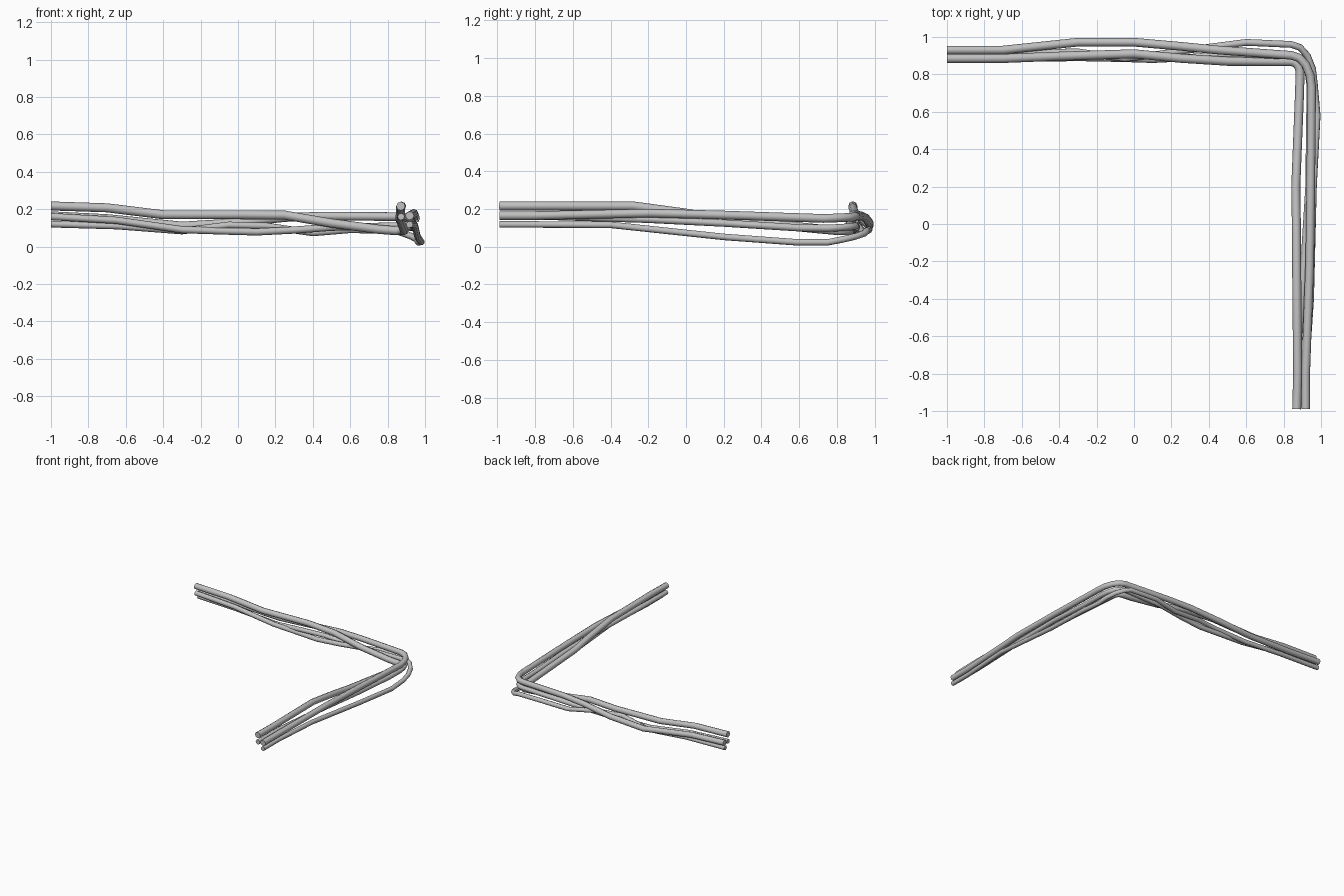
import bpy
import math
from mathutils import Vector

default_cube = bpy.data.objects.get("Cube")
if default_cube:
    bpy.data.objects.remove(default_cube, do_unlink=True)

# Single plain grey for every cable
grey = bpy.data.materials.new("cable grey")
grey.use_nodes = True
colour = (0.53, 0.53, 0.53, 1.0)
grey.diffuse_color = colour
grey.node_tree.nodes["Principled BSDF"].inputs["Base Color"].default_value = colour


def elbow(start, end, steps=4):
    """Quarter turn from a run along x into a run along -y."""
    start, end = Vector(start), Vector(end)
    points = []
    for i in range(1, steps):
        t = i / steps
        angle = t * math.pi / 2
        points.append((
            start.x + (end.x - start.x) * math.sin(angle),
            end.y + (start.y - end.y) * math.cos(angle),
            start.z + (end.z - start.z) * t,
        ))
    return points


def cable(name, radius, back_run, side_run):
    """Sweep a round section along the back run, the elbow and the side run."""
    path = back_run + elbow(back_run[-1], side_run[0]) + side_run
    curve = bpy.data.curves.new(name, "CURVE")
    curve.dimensions = "3D"
    curve.bevel_depth = radius
    curve.bevel_resolution = 2
    curve.use_fill_caps = True
    spline = curve.splines.new("POLY")
    spline.points.add(len(path) - 1)
    for point, co in zip(spline.points, path):
        point.co = (*co, 1.0)
    spline.use_smooth = True
    curve.materials.append(grey)
    obj = bpy.data.objects.new(name, curve)
    bpy.context.collection.objects.link(obj)

    # Turn the curve into a mesh with crisp end caps
    bpy.ops.object.select_all(action="DESELECT")
    obj.select_set(True)
    bpy.context.view_layer.objects.active = obj
    bpy.ops.object.convert(target="MESH")
    bpy.ops.object.shade_smooth_by_angle(angle=math.radians(50))
    return obj


# Cable on top at both ends that dips low through the inside of the corner
cable(
    "inner_cable", 0.024,
    [(-1, .885, .217), (-.7, .885, .207), (-.4, .897, .17), (0, .91, .17),
     (.25, .886, .168), (.5, .87, .125), (.75, .868, .092), (.84, .868, .085)],
    [(.888, .81, .085), (.885, .7, .095), (.865, .2, .145), (.868, 0, .178),
     (.87, -.28, .216), (.875, -.8, .216), (.87, -.99, .216)],
)

# Cable behind it that rises to the top around the corner
cable(
    "rear_cable", 0.023,
    [(-1, .93, .165), (-.7, .93, .15), (-.3, .972, .11), (0, .972, .128),
     (.25, .95, .155), (.45, .93, .163), (.84, .902, .16)],
    [(.95, .73, .15), (.945, .2, .168), (.94, -.2, .178),
     (.918, -.8, .165), (.918, -.99, .165)],
)

# Thin cable that swings out around the corner near the floor
cable(
    "outer_thin_cable", 0.018,
    [(-1, .92, .12), (-.65, .915, .11), (-.3, .92, .083), (-.05, .885, .115),
     (.15, .91, .11), (.4, .945, .073), (.6, .971, .09), (.84, .96, .085)],
    [(.965, .75, .023), (.98, .58, .024), (.96, .2, .052),
     (.945, -.4, .116), (.918, -.8, .118), (.918, -.99, .118)],
)

# Low cable hidden in the middle of the bundle
cable(
    "low_cable", 0.019,
    [(-1, .885, .16), (-.65, .885, .14), (-.3, .89, .09), (-.05, .885, .082),
     (.1, .88, .078), (.3, .89, .088), (.5, .905, .103), (.84, .90, .11)],
    [(.94, .75, .098), (.94, .6, .1), (.935, .2, .125),
     (.91, -.2, .145), (.875, -.7, .16), (.872, -.99, .16)],
)
